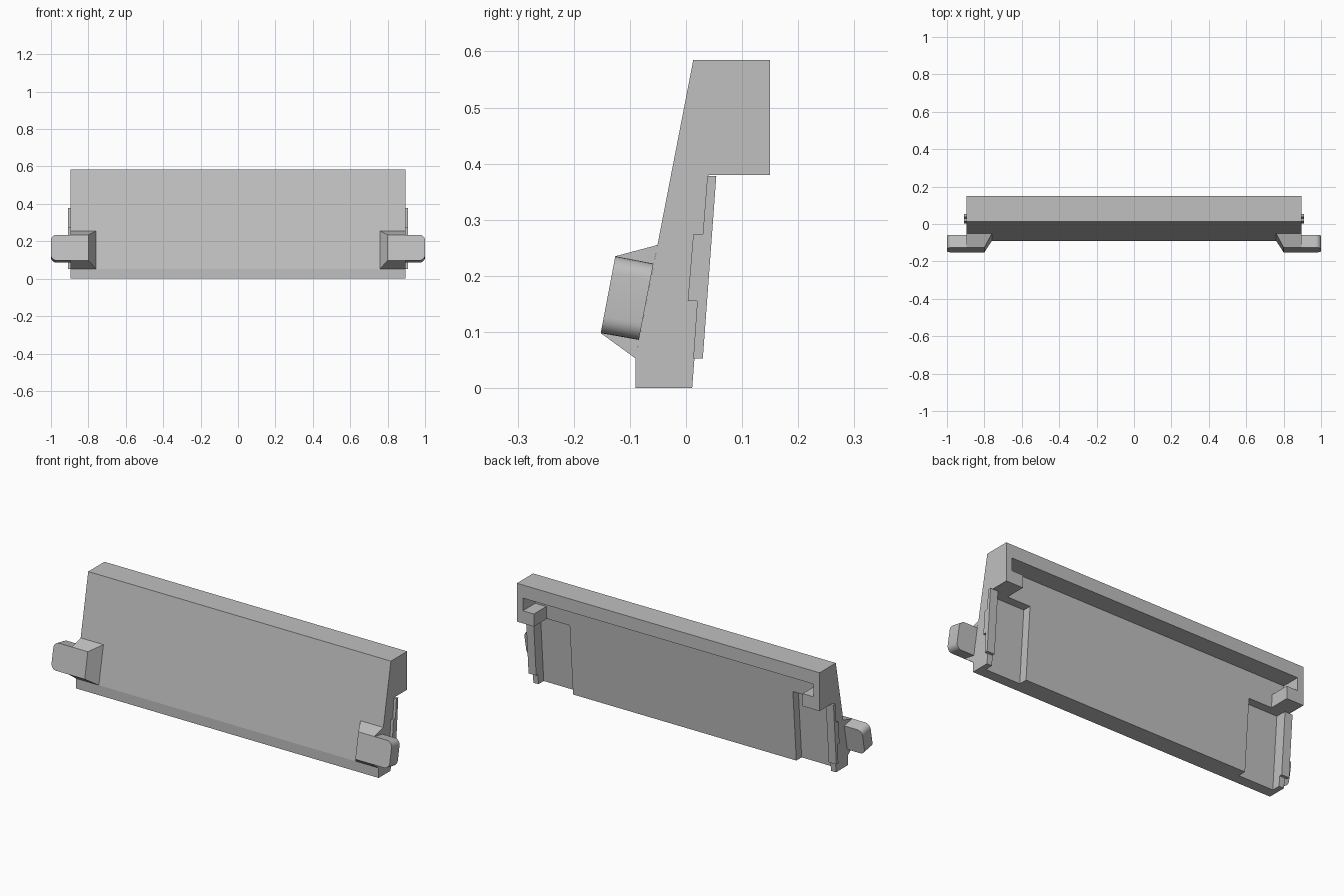
import bpy
import bmesh
from mathutils import Vector

cube = bpy.data.objects.get("Cube")
if cube:
    bpy.data.objects.remove(cube, do_unlink=True)

grey = bpy.data.materials.new("plain_grey")
grey.use_nodes = True
grey.diffuse_color = (0.53, 0.53, 0.53, 1)
grey.node_tree.nodes["Principled BSDF"].inputs["Base Color"].default_value = grey.diffuse_color


def finish(name, bm, mirror=False):
    """Turn a bmesh into an object, optionally mirrored across x."""
    bmesh.ops.recalc_face_normals(bm, faces=bm.faces[:])
    mesh = bpy.data.meshes.new(name)
    bm.to_mesh(mesh)
    bm.free()
    mesh.materials.append(grey)
    obj = bpy.data.objects.new(name, mesh)
    bpy.context.collection.objects.link(obj)
    if mirror:
        mod = obj.modifiers.new("mirror", 'MIRROR')
        mod.use_mirror_merge = False
    return obj


def extrude(points, offset):
    """Extrude a closed outline of 3D points by an offset."""
    bm = bmesh.new()
    face = bm.faces.new([bm.verts.new(p) for p in points])
    geom = bmesh.ops.extrude_face_region(bm, geom=[face])["geom"]
    verts = [g for g in geom if isinstance(g, bmesh.types.BMVert)]
    bmesh.ops.translate(bm, verts=verts, vec=offset)
    return bm


def side_prism(profile, x0, x1):
    """Extrude a (y, z) side profile from x0 to x1."""
    return extrude([(x0, y, z) for y, z in profile], (x1 - x0, 0, 0))


def back(z):
    """Depth of the sloping rear face at a height."""
    return 0.011 + 0.076 * z


END = 0.895       # half length of the panel
BEAM = 0.515      # underside of the top beam
LEDGE = 0.38      # underside of the end brackets
TOP = 0.585

# Sloping panel with an overhanging top beam
panel = finish("panel", side_prism(
    [(-0.09, 0), (-0.09, 0.053), (0.013, TOP), (0.15, TOP), (0.15, BEAM),
     (back(BEAM), BEAM), (back(0), 0)], -END, END))

# Shallow recesses near both ends of the rear face
for side, name in ((1, "left_recess_cutter"), (-1, "right_recess_cutter")):
    depth = 0.045
    cutter = finish(name, side_prism(
        [(back(-0.1) - depth, -0.1), (back(LEDGE) - depth, LEDGE),
         (0.2, LEDGE), (0.2, -0.1)], side * 0.66, side * 0.865))
    cutter.hide_render = True
    cutter.hide_viewport = True
    cut = panel.modifiers.new("recess", 'BOOLEAN')
    cut.operation = 'DIFFERENCE'
    cut.solver = 'EXACT'
    cut.object = cutter

# L-shaped brackets hanging under the beam at the ends
outline = [(END, LEDGE), (END, BEAM), (0.86, BEAM), (0.86, 0.447),
           (0.795, 0.447), (0.795, LEDGE)]
finish("end_brackets", extrude([(x, 0.03, z) for x, z in outline], (0, 0.12, 0)), True)

# Stepped clip rails along the rear end edges
finish("clip_rails", side_prism(
    [(0.013, 0.053), (0.03, 0.053), (0.054, 0.378), (0.038, 0.378),
     (0.03, 0.275), (0.013, 0.275), (0.003, 0.155), (0.02, 0.155)], 0.865, 0.91), True)

# Tapered bases joining the pegs to the front face
bm = bmesh.new()
rings = [(0.76, [(-0.051, 0.255), (-0.09, 0.053)]),
         (0.80, [(-0.126, 0.235), (-0.152, 0.098)])]
for inner, pair in rings:
    for x in (inner, END):
        for y, z in pair:
            bm.verts.new((x, y, z))
bmesh.ops.convex_hull(bm, input=bm.verts[:])
finish("peg_bases", bm, True)

# Tilted pegs with rounded outer corners
bm = side_prism([(-0.126, 0.235), (-0.058, 0.222), (-0.084, 0.086), (-0.152, 0.098)], 0.80, 1.0)
outer = [e for e in bm.edges
         if all(v.co.x > 0.99 for v in e.verts) and e.calc_length() < 0.1]
bmesh.ops.bevel(bm, geom=outer, offset=0.03, offset_type='OFFSET',
                segments=6, profile=0.5, affect='EDGES')
pegs = finish("pegs", bm, True)
bpy.ops.object.select_all(action='DESELECT')
pegs.select_set(True)
bpy.context.view_layer.objects.active = pegs
bpy.ops.object.shade_smooth_by_angle()
